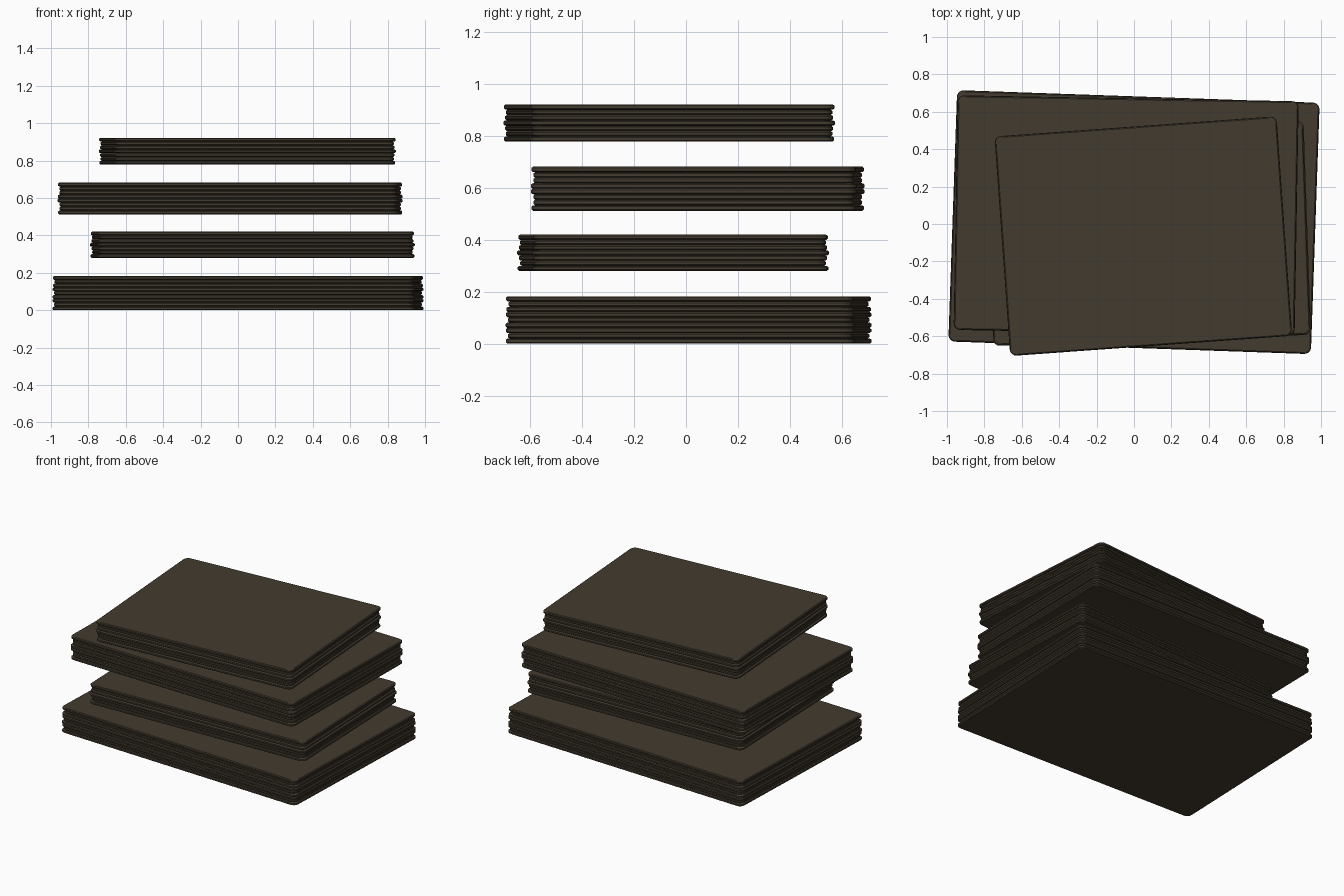
import bpy, bmesh, math, random

if "Cube" in bpy.data.objects:
    bpy.data.objects.remove(bpy.data.objects["Cube"])

random.seed(4)
mat = bpy.data.materials.new("dark_brown")
mat.diffuse_color = (0.055, 0.043, 0.028, 1)
mat.use_nodes = True
mat.node_tree.nodes["Principled BSDF"].inputs["Base Color"].default_value = mat.diffuse_color


def outline(w, d, r, steps=4):
    """Rounded rectangle points, counter-clockwise."""
    pts = []
    for k, (sx, sy) in enumerate([(1, 1), (-1, 1), (-1, -1), (1, -1)]):
        for i in range(steps + 1):
            a = math.pi / 2 * (k + i / steps)
            pts.append((sx * (w / 2 - r) + r * math.cos(a),
                        sy * (d / 2 - r) + r * math.sin(a)))
    return pts


def slab(name, size, centre, z0, z1, deg, layers, waves):
    """Layered block: rounded rings lofted up a ragged, grooved edge profile."""
    h = (z1 - z0) / layers
    profile = []
    for i in range(layers):
        wave = 0.5 - 0.5 * math.cos(2 * math.pi * waves * (i + 0.5) / layers)
        inset = 0.002 + 0.011 * wave + random.uniform(0, 0.003)
        z = z0 + i * h
        profile += [(inset + 0.006, z), (inset, z + 0.25 * h),
                    (inset, z + 0.75 * h), (inset + 0.006, z + h * 0.98)]
    bm = bmesh.new()
    rings = []
    for inset, z in profile:
        pts = outline(size[0] - 2 * inset, size[1] - 2 * inset, 0.035)
        rings.append([bm.verts.new((x, y, z)) for x, y in pts])
    n = len(rings[0])
    for a, b in zip(rings, rings[1:]):
        for i in range(n):
            j = (i + 1) % n
            bm.faces.new((a[i], a[j], b[j], b[i]))
    bm.faces.new(rings[0][::-1])
    bm.faces.new(rings[-1])
    me = bpy.data.meshes.new(name)
    bm.to_mesh(me)
    bm.free()
    me.materials.append(mat)
    ob = bpy.data.objects.new(name, me)
    ob.location = (centre[0], centre[1], 0)
    ob.rotation_euler.z = math.radians(deg)
    bpy.context.collection.objects.link(ob)


# Four separate slabs, bottom to top, each slightly twisted
slab("bottom_slab", (1.95, 1.355), (0, 0.01), 0.0, 0.183, -2, 9, 3)
slab("lower_middle_slab", (1.705, 1.15), (0.077, -0.05), 0.28, 0.42, 2, 7, 2)
slab("upper_middle_slab", (1.832, 1.263), (-0.042, 0.045), 0.512, 0.682, -1, 8, 2)
slab("top_slab", (1.52, 1.185), (0.05, -0.065), 0.778, 0.922, 4.1, 7, 2)
